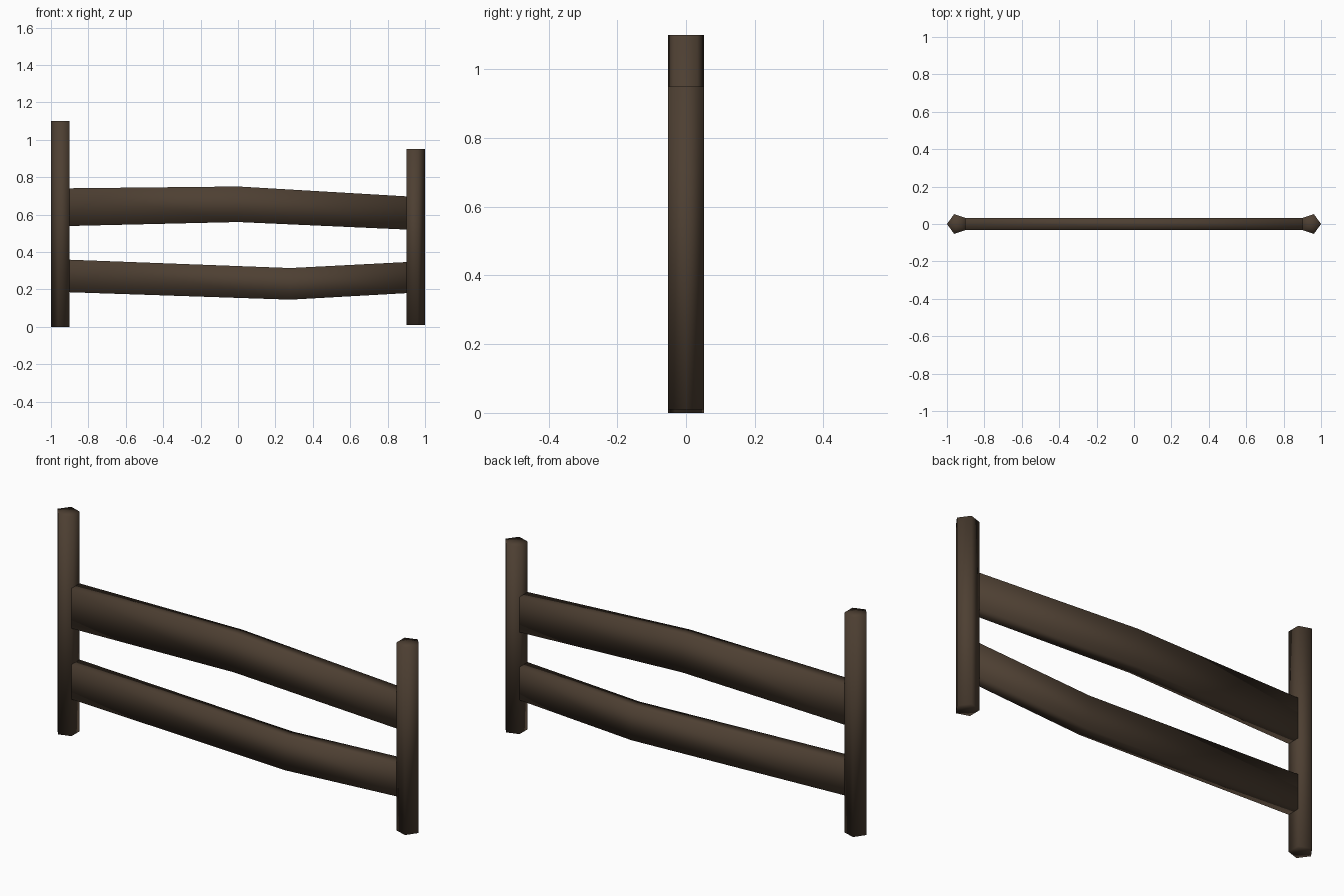
import bpy, bmesh, math

if "Cube" in bpy.data.objects:
    bpy.data.objects.remove(bpy.data.objects["Cube"])

wood = bpy.data.materials.new("dark_wood")
wood.diffuse_color = (0.075, 0.05, 0.032, 1)
wood.use_nodes = True
wood.node_tree.nodes["Principled BSDF"].inputs["Base Color"].default_value = wood.diffuse_color


def finish(name, bm):
    bmesh.ops.recalc_face_normals(bm, faces=bm.faces)
    for f in bm.faces:
        f.smooth = True
    me = bpy.data.meshes.new(name)
    bm.to_mesh(me)
    bm.free()
    me.materials.append(wood)
    ob = bpy.data.objects.new(name, me)
    bpy.context.collection.objects.link(ob)


def loft(name, rings):
    """Skin a list of matching closed rings and cap both ends."""
    bm = bmesh.new()
    loops = [[bm.verts.new(p) for p in r] for r in rings]
    n = len(loops[0])
    for a, b in zip(loops, loops[1:]):
        for i in range(n):
            j = (i + 1) % n
            bm.faces.new((a[i], a[j], b[j], b[i]))
    # fan caps
    for l in (loops[0], loops[-1]):
        bmesh.ops.poke(bm, faces=[bm.faces.new(l)])
    finish(name, bm)


# Five-sided posts, one corner pointing outward
R = 0.0553


def post(name, side, z0, z1):
    def ring(z):
        return [(side * (1 - R + R * math.cos(a)), R * math.sin(a), z)
                for a in (math.tau * i / 5 for i in range(5))]
    loft(name, [ring(z0), ring(z1)])


post("left_post", -1, 0.0, 1.10)
post("right_post", 1, 0.01, 0.95)


# Bent plank rails: stations of (x, bottom z, top z)
def rail(name, stations, d=0.032):
    loft(name, [[(x, -d, b), (x, d, b), (x, d, t), (x, -d, t)]
                for x, b, t in stations])


rail("upper_rail", [(-0.94, 0.538, 0.74), (0, 0.56, 0.75), (0.94, 0.518, 0.695)])
rail("lower_rail", [(-0.94, 0.186, 0.36), (0.28, 0.145, 0.314), (0.94, 0.182, 0.348)])
